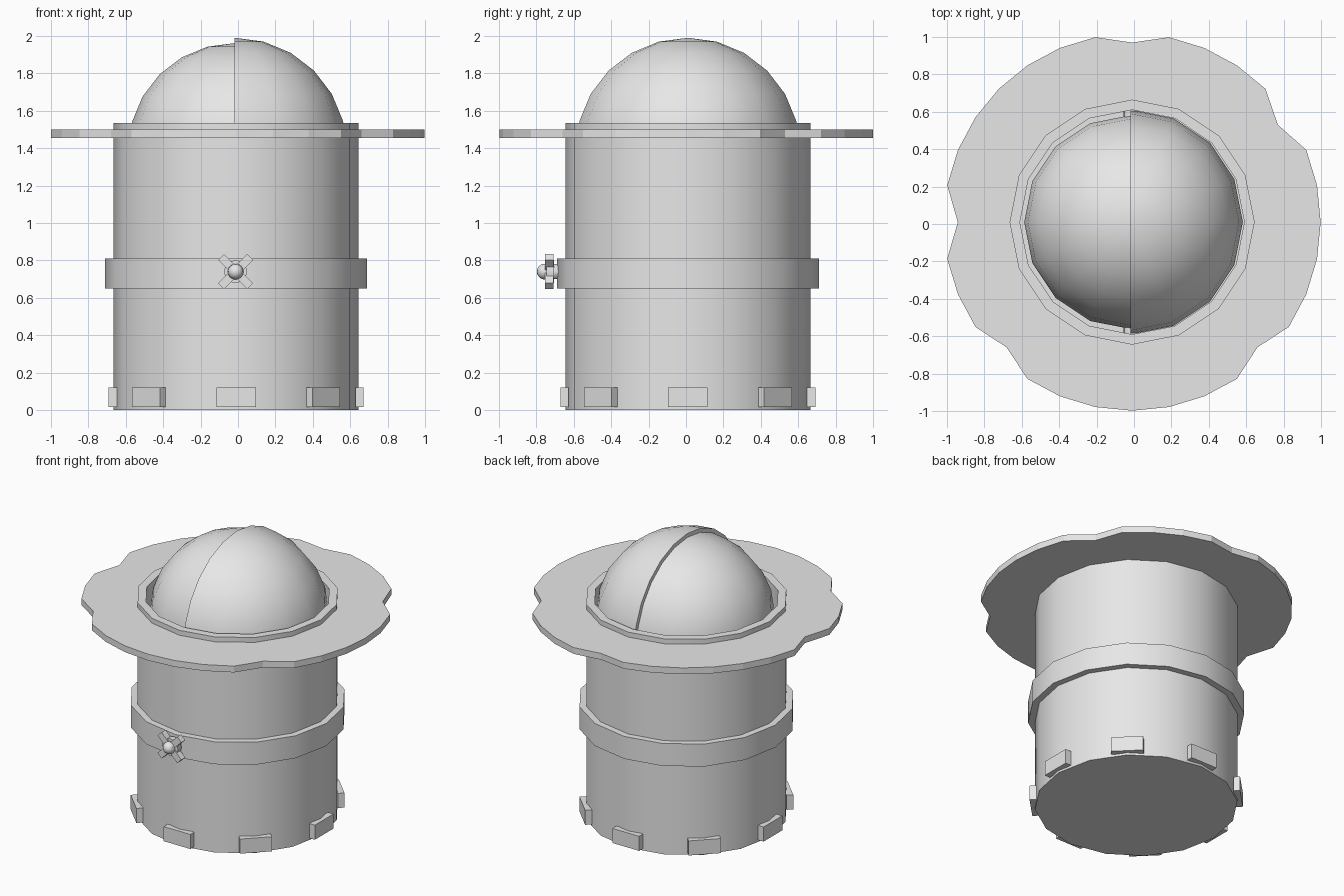
import bpy, bmesh, math
from mathutils import Matrix, Vector

if "Cube" in bpy.data.objects:
    bpy.data.objects.remove(bpy.data.objects["Cube"])

CX, CY = -0.01, 0.01          # axis of the round parts
grey = bpy.data.materials.new("plain grey")
grey.diffuse_color = (0.8, 0.8, 0.8, 1)
grey.use_nodes = True
grey.node_tree.nodes["Principled BSDF"].inputs["Base Color"].default_value = grey.diffuse_color


def finish(name, bm, smooth=True):
    bmesh.ops.recalc_face_normals(bm, faces=bm.faces[:])
    me = bpy.data.meshes.new(name)
    bm.to_mesh(me)
    bm.free()
    ob = bpy.data.objects.new(name, me)
    bpy.context.collection.objects.link(ob)
    me.materials.append(grey)
    if smooth:
        bpy.context.view_layer.objects.active = ob
        ob.select_set(True)
        bpy.ops.object.shade_smooth_by_angle(angle=math.radians(30))
        ob.select_set(False)
    return ob


def lathe(name, profile, sides=16, closed=False):
    """Turn (radius, z) points around the vertical axis."""
    bm = bmesh.new()
    rings = [[bm.verts.new((CX + r * math.cos(math.tau * i / sides),
                            CY + r * math.sin(math.tau * i / sides), z))
              for i in range(sides)] for r, z in profile]
    pairs = list(zip(rings, rings[1:]))
    if closed:
        pairs.append((rings[-1], rings[0]))
    else:
        bm.faces.new(rings[0])
        bm.faces.new(rings[-1])
    for a, b in pairs:
        for i in range(sides):
            j = (i + 1) % sides
            bm.faces.new((a[i], a[j], b[j], b[i]))
    return finish(name, bm)


def box(name, matrix, size):
    bm = bmesh.new()
    bmesh.ops.create_cube(bm, size=1, matrix=matrix @ Matrix.Diagonal((*size, 1)))
    return finish(name, bm, False)


def rod(name, centre, radius, length, sides):
    """Cylinder lying along y."""
    bm = bmesh.new()
    m = Matrix.Translation(centre) @ Matrix.Rotation(math.pi / 2, 4, 'X')
    bmesh.ops.create_cone(bm, cap_ends=True, segments=sides, radius1=radius,
                          radius2=radius, depth=length, matrix=m)
    return finish(name, bm)


def half_dome(name, cx, radius, side):
    """Ball cut by the plane x = cx, keeping one side."""
    bm = bmesh.new()
    bmesh.ops.create_uvsphere(bm, u_segments=16, v_segments=12, radius=radius,
                              matrix=Matrix.Translation((cx, CY, 1.39)))
    cut = bmesh.ops.bisect_plane(bm, geom=bm.verts[:] + bm.edges[:] + bm.faces[:],
                                 plane_co=(cx, 0, 0), plane_no=(-side, 0, 0),
                                 clear_outer=True, dist=1e-4)
    bmesh.ops.holes_fill(bm, edges=[e for e in bm.edges if e.is_boundary], sides=0)
    return finish(name, bm)


# Hollow body with a rim, and the belt around it
lathe("body", [(0.655, 0), (0.655, 1.535), (0.6, 1.535), (0.6, 0.75)])
lathe("belt", [(0.70, 0.65), (0.70, 0.81), (0.64, 0.81), (0.64, 0.65)], closed=True)

# Flat brim with chipped edge
chips = {3: 0.937, 8: 0.96, 16: 0.932, 20: 0.948, 28: 0.947}
bm = bmesh.new()
outline = []
for i in range(32):
    a, r = math.tau * i / 32, chips.get(i, 1.008)
    outline.append((r * math.cos(a), r * math.sin(a)))
inner = [(0.64 * math.cos(math.tau * i / 32), 0.64 * math.sin(math.tau * i / 32))
         for i in range(32)]
loops = [[bm.verts.new((CX + x, CY + y, z)) for x, y in pts]
         for pts, z in ((outline, 1.455), (outline, 1.5), (inner, 1.5), (inner, 1.455))]
for k in range(4):
    a, b = loops[k], loops[(k + 1) % 4]
    for i in range(32):
        j = (i + 1) % 32
        bm.faces.new((a[i], a[j], b[j], b[i]))
finish("brim", bm, False)

# Two dome halves, one sliding over the other, on an axle
half_dome("inner_dome", -0.015, 0.572, -1)
half_dome("outer_dome", -0.018, 0.6, 1)
rod("dome_axle", (-0.015, CY, 1.39), 0.04, 1.2, 12)

# Blocks around the foot
for i in range(8):
    m = (Matrix.Translation((CX, CY, 0.068)) @ Matrix.Rotation(math.tau * i / 8, 4, 'Z')
         @ Matrix.Translation((0.66, 0, 0)))
    box("foot_block", m, (0.044, 0.21, 0.104))

# Valve knob on the belt
KX, KZ = -0.013, 0.74
rod("knob_hub", (KX, -0.725, KZ), 0.062, 0.04, 12)
rod("knob_stem", (KX, -0.72, KZ), 0.04, 0.1, 12)
for i in range(4):
    m = (Matrix.Translation((KX, -0.731, KZ))
         @ Matrix.Rotation(math.pi / 4 + i * math.pi / 2, 4, 'Y')
         @ Matrix.Translation((0.06, 0, 0)))
    box("knob_arm", m, (0.1, 0.045, 0.045))
bm = bmesh.new()
bmesh.ops.create_uvsphere(bm, u_segments=16, v_segments=12, radius=0.042,
                          matrix=Matrix.Translation((KX, -0.755, KZ)))
finish("knob_ball", bm)
